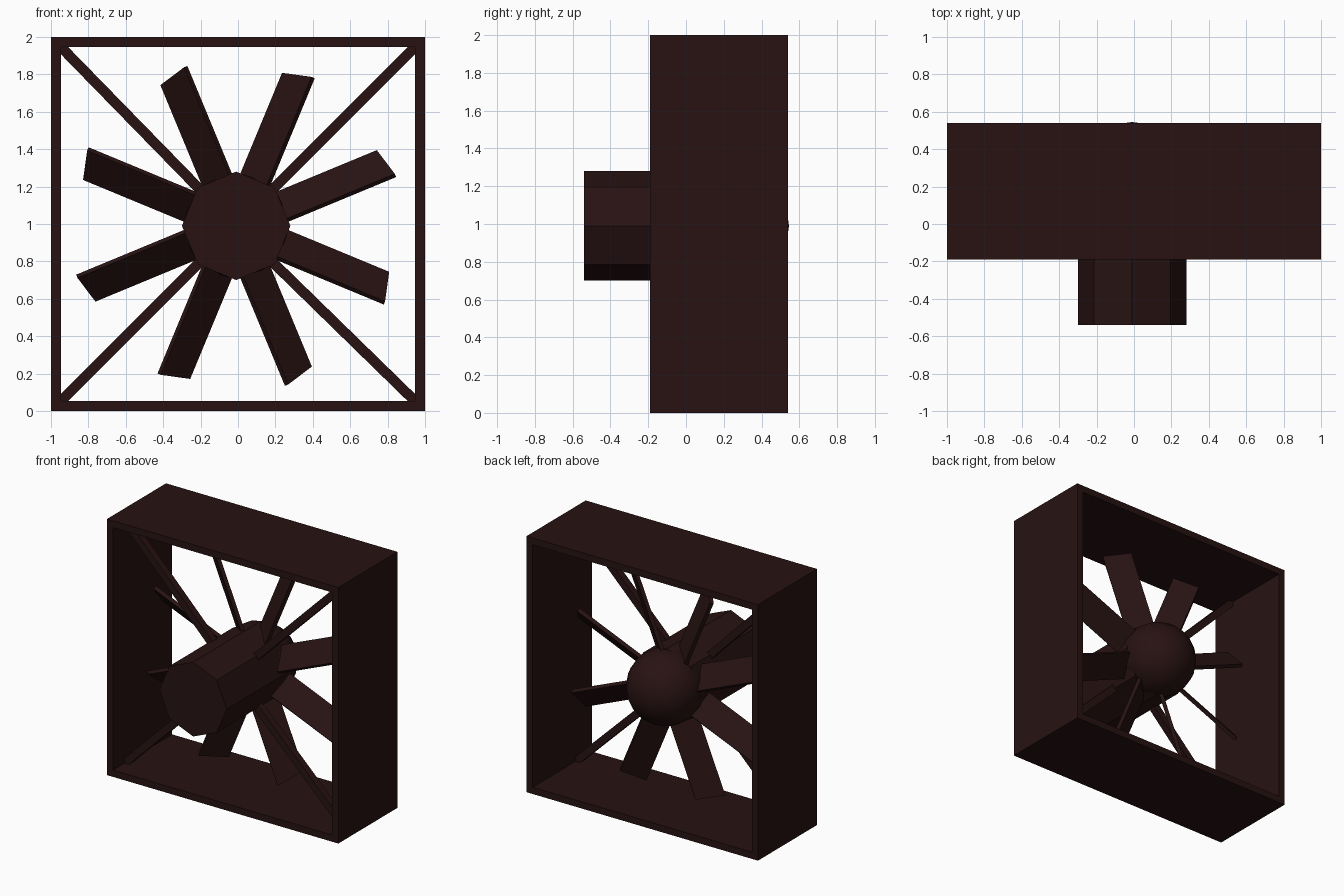
import bpy, bmesh, math
from mathutils import Matrix, Vector

if "Cube" in bpy.data.objects:
    bpy.data.objects.remove(bpy.data.objects["Cube"])

mat = bpy.data.materials.new("dark_red_brown")
mat.diffuse_color = (0.021, 0.006, 0.006, 1)
mat.use_nodes = True
mat.node_tree.nodes["Principled BSDF"].inputs["Base Color"].default_value = mat.diffuse_color
HUB = Vector((-0.01, 0, 0.99))      # fan axis


def finish(name, bm, smooth=False):
    bmesh.ops.recalc_face_normals(bm, faces=bm.faces)
    me = bpy.data.meshes.new(name)
    bm.to_mesh(me)
    bm.free()
    me.materials.append(mat)
    for p in me.polygons:
        p.use_smooth = smooth
    ob = bpy.data.objects.new(name, me)
    bpy.context.collection.objects.link(ob)
    return ob


def lathe_y(name, profile, sides, smooth=False):
    """Solid of revolution about the fan axis; profile is (y, radius), zero radius = tip."""
    bm = bmesh.new()
    rings = []
    for y, r in profile:
        if r == 0:
            rings.append([bm.verts.new(HUB + Vector((0, y, 0)))])
        else:
            rings.append([bm.verts.new(HUB + Vector((r * math.sin(2 * math.pi * i / sides), y,
                                                     r * math.cos(2 * math.pi * i / sides))))
                          for i in range(sides)])
    for a, b in zip(rings, rings[1:]):
        for i in range(sides):
            j = (i + 1) % sides
            if len(b) == 1:
                bm.faces.new((a[i], a[j], b[0]))
            else:
                bm.faces.new((a[i], a[j], b[j], b[i]))
    for ring in (rings[0], rings[-1]):
        if len(ring) > 1:
            bm.faces.new(ring)
    return finish(name, bm, smooth)


# Square open frame
bm = bmesh.new()
loops = []
for y, h in ((-0.19, 1), (0.54, 1), (0.54, 0.947), (-0.19, 0.947)):
    loops.append([bm.verts.new((sx * h, y, 1 + sz * h))
                  for sx, sz in ((-1, -1), (1, -1), (1, 1), (-1, 1))])
for k in range(4):
    a, b = loops[k], loops[(k + 1) % 4]
    for i in range(4):
        j = (i + 1) % 4
        bm.faces.new((a[i], a[j], b[j], b[i]))
finish("frame", bm)

# Octagonal motor housing
lathe_y("motor_housing", [(-0.54, 0.29), (0.25, 0.29)], 8)

# Rounded fan hub behind the housing
R, CY = 0.285, 0.26
arc = [(CY + R * math.sin(math.radians(t)), R * math.cos(math.radians(t))) for t in range(-60, 90, 15)]
lathe_y("fan_hub", arc + [(CY + R, 0)], 16, True)

# Diagonal struts from the corners to the housing
for n, (sx, sz) in enumerate(((1, 1), (-1, 1), (-1, -1), (1, -1))):
    a = HUB + Vector((0.15 * sx, -0.02, 0.15 * sz))
    b = Vector((0.96 * sx, -0.02, 1 + 0.96 * sz))
    d = b - a
    bm = bmesh.new()
    bmesh.ops.create_cube(bm, size=1, matrix=Matrix.Translation((a + b) / 2)
                          @ d.to_track_quat('X', 'Y').to_matrix().to_4x4()
                          @ Matrix.Diagonal((d.length, 0.055, 0.055, 1)))
    finish("strut_%d" % (n + 1), bm)

# Eight pitched blades with slanted tips
PITCH = math.radians(43)
for n in range(8):
    t = math.radians(22.5 + 45 * n)
    radial = Vector((math.cos(t), 0, math.sin(t)))
    cw = Vector((math.sin(t), 0, -math.cos(t)))
    back = Vector((0, 1, 0))
    chord = cw * math.cos(PITCH) - back * math.sin(PITCH)
    normal = back * math.cos(PITCH) + cw * math.sin(PITCH)
    centre = HUB + back * 0.19
    bm = bmesh.new()
    sides = [[bm.verts.new(centre + radial * r + chord * c + normal * s)
              for r, c in ((0.2, -0.105), (0.85, -0.105), (0.89, 0.105), (0.2, 0.105))]
             for s in (-0.014, 0.014)]
    bm.faces.new(sides[0])
    bm.faces.new(sides[1])
    for i in range(4):
        j = (i + 1) % 4
        bm.faces.new((sides[0][i], sides[0][j], sides[1][j], sides[1][i]))
    finish("blade_%d" % (n + 1), bm)
